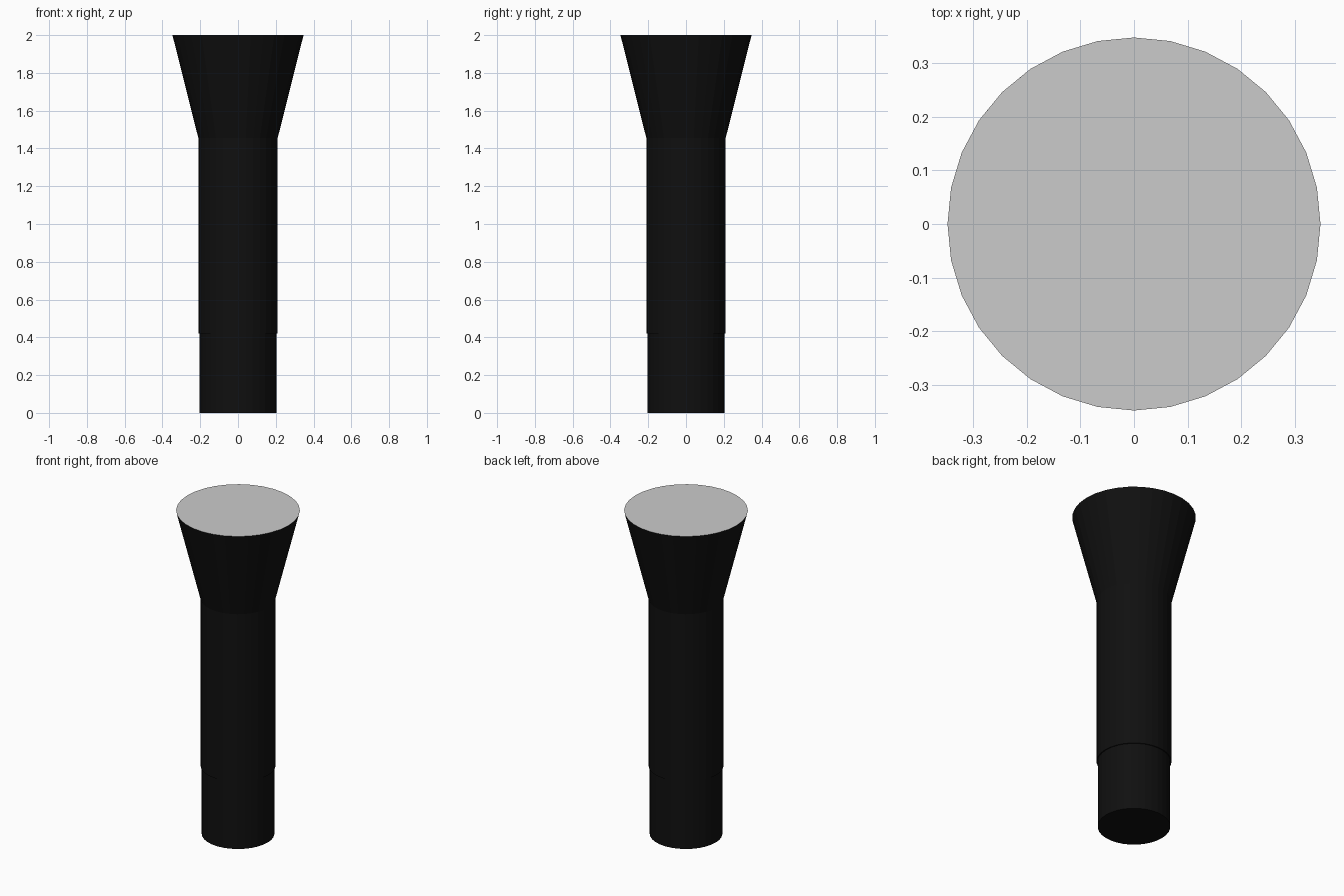
import bpy
import bmesh
import math

if "Cube" in bpy.data.objects:
    bpy.data.objects.remove(bpy.data.objects["Cube"])

SIDES = 32

black = bpy.data.materials.new("black_casing")
black.diffuse_color = (0.005, 0.005, 0.005, 1.0)
black.use_nodes = True
black.node_tree.nodes["Principled BSDF"].inputs["Base Color"].default_value = black.diffuse_color


def lathe(name, profile, cap_bottom=False, cap_top=False, material=None):
    """Flat-faced round part from a list of (radius, height) rings."""
    bm = bmesh.new()
    rings = []
    for r, z in profile:
        rings.append([bm.verts.new((r * math.cos(2 * math.pi * i / SIDES),
                                    r * math.sin(2 * math.pi * i / SIDES), z))
                      for i in range(SIDES)])
    for low, high in zip(rings, rings[1:]):
        for i in range(SIDES):
            j = (i + 1) % SIDES
            bm.faces.new((low[i], low[j], high[j], high[i]))
    if cap_bottom:
        bm.faces.new(rings[0][::-1])
    if cap_top:
        bm.faces.new(rings[-1])
    mesh = bpy.data.meshes.new(name)
    bm.to_mesh(mesh)
    bm.free()
    if material:
        mesh.materials.append(material)
    obj = bpy.data.objects.new(name, mesh)
    bpy.context.collection.objects.link(obj)
    return obj


# Narrower battery cap at the bottom
lathe("tail_cap", [(0.204, 0.0), (0.204, 0.42)], cap_bottom=True, material=black)

# Handle with a small lip underneath, flaring into the head
lathe("handle_and_head",
      [(0.204, 0.42), (0.21, 0.42), (0.21, 1.455), (0.347, 2.0)], material=black)

# Flat grey lens closing the head
lathe("lens", [(0.347, 2.0)], cap_top=True)
